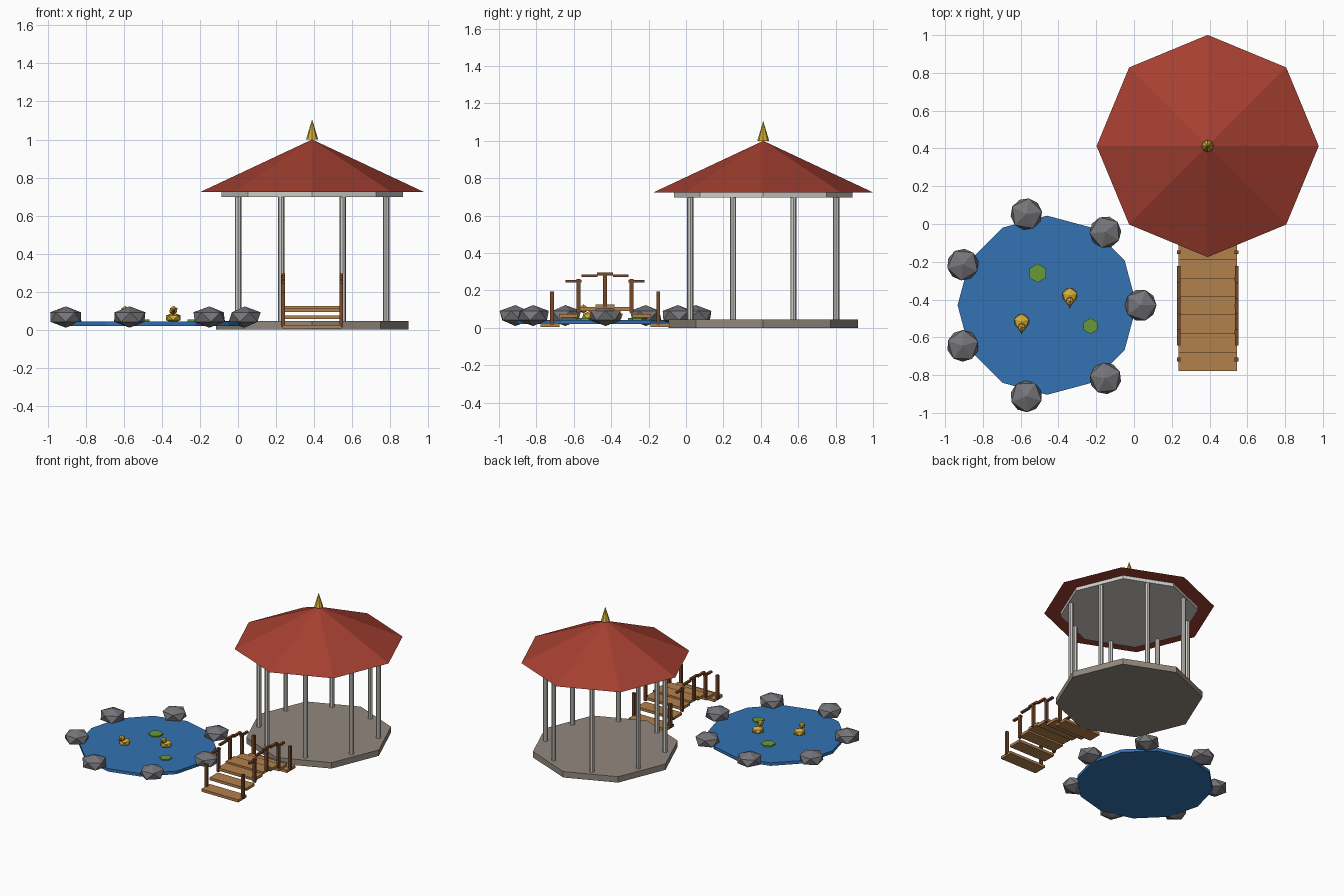
import bpy
from math import pi, cos, sin, tau

if "Cube" in bpy.data.objects:
    bpy.data.objects.remove(bpy.data.objects["Cube"], do_unlink=True)


def material(name, r, g, b):
    m = bpy.data.materials.new(name)
    m.use_nodes = True
    m.diffuse_color = (r, g, b, 1)
    m.node_tree.nodes["Principled BSDF"].inputs["Base Color"].default_value = (r, g, b, 1)
    return m


ROOF = material("roof red", 0.38, 0.05, 0.03)
WHITE = material("painted white", 0.64, 0.62, 0.58)
STONE = material("paving stone", 0.29, 0.25, 0.21)
GOLD = material("gold yellow", 0.66, 0.42, 0.04)
WATER = material("pond blue", 0.033, 0.17, 0.45)
ROCK = material("rock grey", 0.18, 0.18, 0.195)
PAD = material("lily green", 0.14, 0.32, 0.04)
PLANK = material("plank wood", 0.45, 0.22, 0.075)
RAIL = material("dark wood", 0.19, 0.065, 0.022)
BEAK = material("beak orange", 0.55, 0.14, 0.02)


def finish(name, mat):
    ob = bpy.context.object
    ob.name = name
    ob.data.materials.append(mat)
    return ob


def prism(name, mat, x, y, z0, z1, r0, r1, sides, turn=0.0):
    """Tapered prism with a corner on the x axis before turning."""
    bpy.ops.mesh.primitive_cone_add(vertices=sides, radius1=r0, radius2=r1, depth=z1 - z0,
                                    location=(x, y, (z0 + z1) / 2),
                                    rotation=(0, 0, turn - pi / 2))
    return finish(name, mat)


def box(name, mat, loc, size):
    bpy.ops.mesh.primitive_cube_add(size=1, location=loc)
    bpy.context.object.scale = size
    return finish(name, mat)


def nugget(name, mat, loc, size, turn=0.0, detail=1):
    bpy.ops.mesh.primitive_ico_sphere_add(subdivisions=detail, radius=1, location=loc,
                                          rotation=(0, 0, turn))
    bpy.context.object.scale = size
    return finish(name, mat)


# Gazebo
GX, GY = 0.39, 0.413
prism("gazebo_floor", STONE, GX, GY, 0, 0.045, 0.507, 0.507, 8)
prism("gazebo_ceiling", WHITE, GX, GY, 0.698, 0.724, 0.477, 0.477, 8)
prism("gazebo_roof", ROOF, GX, GY, 0.724, 1.0, 0.588, 0, 8)
prism("roof_finial", GOLD, GX, GY, 1.0, 1.106, 0.032, 0, 8)
for i in range(8):
    a = (i + 0.5) * tau / 8
    prism("gazebo_column", WHITE, GX + 0.422 * cos(a), GY + 0.422 * sin(a),
          0.045, 0.7, 0.017, 0.017, 8)

# Pond and its ring of rocks
PX, PY = -0.46, -0.43
prism("pond", WATER, PX, PY, 0.02, 0.043, 0.474, 0.474, 12)
for i in range(7):
    a = i * tau / 7
    nugget("pond_rock", ROCK, (PX + 0.495 * cos(a), PY + 0.495 * sin(a), 0.066),
           (0.094, 0.094, 0.056), i * 0.7)

# Lily pads
for x, y, r in ((-0.51, -0.26, 0.05), (-0.23, -0.54, 0.042)):
    prism("lily_pad", PAD, x, y, 0.043, 0.052, r, r, 6, pi / 2)

# Ducks
for x, y in ((-0.34, -0.378), (-0.595, -0.516)):
    nugget("duck_body", GOLD, (x, y, 0.062), (0.045, 0.045, 0.028), 0.3)
    nugget("duck_head", GOLD, (x, y - 0.032, 0.101), (0.024, 0.024, 0.024))
    beak = prism("duck_beak", BEAK, x, y - 0.059, 0.086, 0.112, 0.012, 0, 6)
    beak.rotation_euler = (pi / 2, 0, 0)

# Arched bridge
BX, BY, HALF = 0.39, -0.433, 0.294


def arch(d):
    return 0.1 * cos(pi / 2 * d / HALF)


for i in range(-3, 4):
    d = i * HALF / 3
    box("bridge_plank", PLANK, (BX, BY + d, 0.015 + arch(d)), (0.31, 0.1, 0.02))
for side in (-1, 1):
    x = BX + side * 0.153
    for i in range(-2, 3):
        d = i * 0.142
        box("bridge_post", RAIL, (x, BY + d, 0.1 + arch(d)), (0.02, 0.02, 0.18))
        d = i * 0.084
        box("bridge_rail", RAIL, (x, BY + d, 0.188 + arch(d)), (0.018, 0.085, 0.014))
